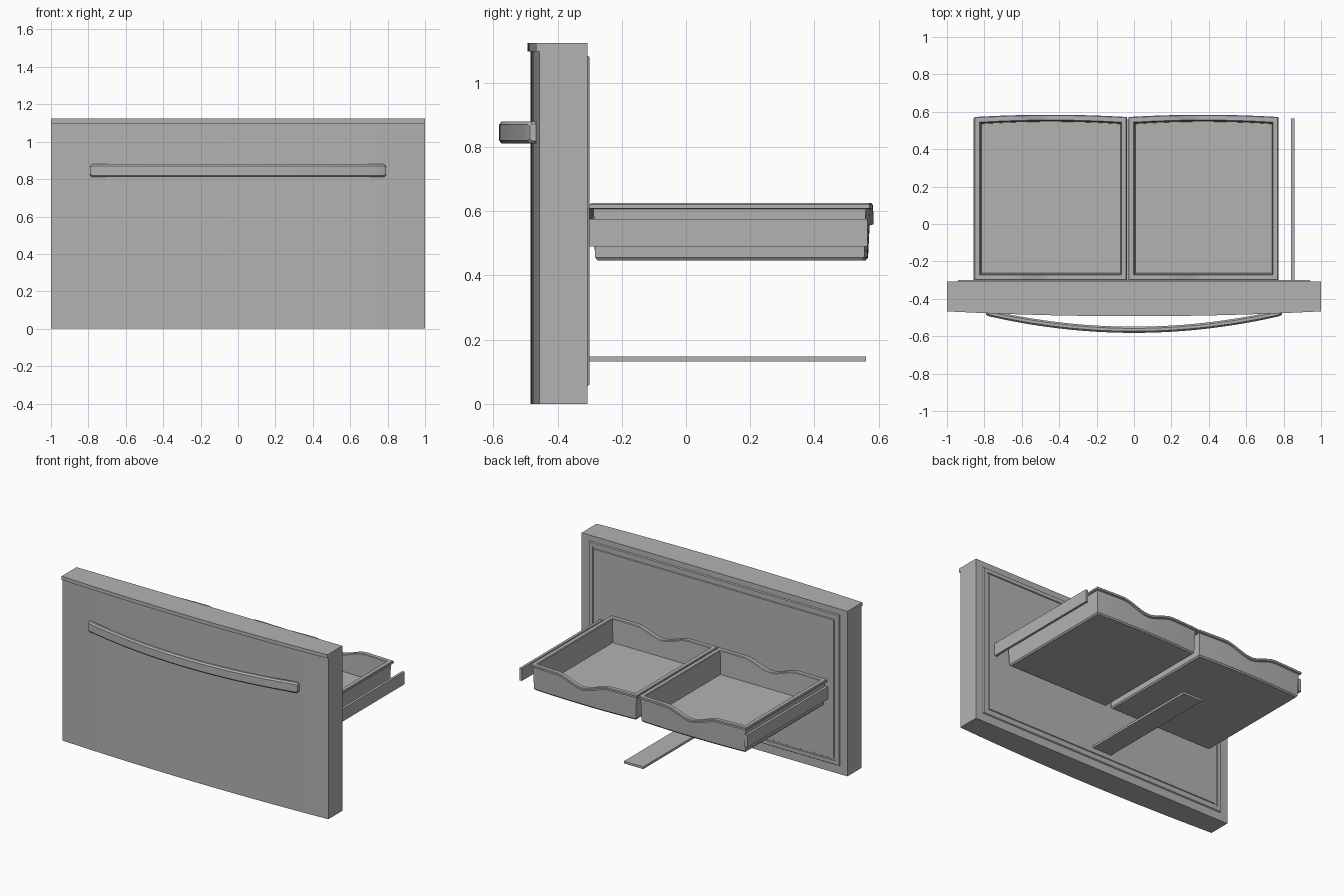
import bpy, bmesh, math

cube = bpy.data.objects.get("Cube")
if cube:
    bpy.data.objects.remove(cube, do_unlink=True)

grey = bpy.data.materials.new("plain grey")
grey.use_nodes = True
grey.diffuse_color = (0.45, 0.45, 0.45, 1)
grey.node_tree.nodes["Principled BSDF"].inputs["Base Color"].default_value = (0.45, 0.45, 0.45, 1)


def loft(name, rings):
    """Skin a list of closed rings of points and cap both ends."""
    bm = bmesh.new()
    loops = [[bm.verts.new(p) for p in ring] for ring in rings]
    n = len(loops[0])
    for a, b in zip(loops, loops[1:]):
        for i in range(n):
            j = (i + 1) % n
            bm.faces.new((a[i], a[j], b[j], b[i]))
    bm.faces.new(loops[0][::-1])
    bm.faces.new(loops[-1])
    bmesh.ops.recalc_face_normals(bm, faces=bm.faces)
    mesh = bpy.data.meshes.new(name)
    bm.to_mesh(mesh)
    bm.free()
    mesh.materials.append(grey)
    obj = bpy.data.objects.new(name, mesh)
    bpy.context.collection.objects.link(obj)
    bpy.ops.object.select_all(action='DESELECT')
    obj.select_set(True)
    bpy.context.view_layer.objects.active = obj
    bpy.ops.object.shade_smooth_by_angle(angle=math.radians(25))
    return obj


def box(name, x, y, z):
    corners = [(x[0], y[0]), (x[1], y[0]), (x[1], y[1]), (x[0], y[1])]
    return loft(name, [[(*c, h) for c in corners] for h in z])


def spread(a, b, n):
    return [a + (b - a) * i / n for i in range(n + 1)]


# Door slab and top lip, both with a bowed front
def bowed_slab(name, centre_y, end_y, z0, z1):
    outline = [(x, centre_y + (end_y - centre_y) * x * x) for x in spread(-1, 1, 24)]
    outline += [(1, -0.307), (-1, -0.307)]
    return loft(name, [[(*p, z) for p in outline] for z in (z0, z1)])


bowed_slab("door_panel", -0.484, -0.456, 0, 1.098)
bowed_slab("door_top_lip", -0.493, -0.467, 1.098, 1.123)


# Raised seal and inner liner on the back of the door
def liner_ring(inset, y):
    x, low, high = 1 - inset, inset, 1.14 - inset
    return [(-x, y, low), (x, y, low), (x, y, high), (-x, y, high)]


loft("door_liner", [liner_ring(*p) for p in (
    (0.052, -0.312), (0.06, -0.3), (0.085, -0.3), (0.088, -0.306),
    (0.098, -0.306), (0.101, -0.301))])

# Curved bar handle with chamfered section and ends
section = [(0, 0.01), (0.009, 0), (0.024, 0), (0.033, 0.01),
           (0.033, 0.06), (0.024, 0.07), (0.009, 0.07), (0, 0.06)]


def handle_ring(x, scale=1):
    y = -0.582 + 0.092 * (x / 0.79) ** 2
    return [(x, y + 0.016 + (d - 0.016) * scale, 0.845 + (h - 0.035) * scale)
            for d, h in section]


loft("handle", [handle_ring(-0.79, 0.75)]
     + [handle_ring(x) for x in spread(-0.78, 0.78, 32)]
     + [handle_ring(0.79, 0.75)])


# Open trays with a flanged rim that dips in the middle of front and back
def tray(name, x0, x1):
    def ring(inset, z, follows_rim):
        front, back = [], []
        for u in spread(0, 1, 32):
            x = x0 + inset + (x1 - x0 - 2 * inset) * u
            t = min(1, abs(x - (x0 + x1) / 2) / 0.2)
            dip = 0.05 * (1 - t * t * (3 - 2 * t)) * follows_rim
            bow = 0.012 * (1 - (2 * u - 1) ** 2)
            front.append((x, -0.3 + inset, z - dip))
            back.append((x, 0.572 + bow - inset, z - dip))
        return front + back[::-1]

    return loft(name, [ring(*p) for p in (
        (0.024, 0.447, 0), (0.017, 0.456, 0), (0.012, 0.606, 1),
        (0, 0.609, 1), (0, 0.621, 1), (0.004, 0.625, 1),
        (0.028, 0.625, 1), (0.032, 0.62, 1), (0.037, 0.463, 0))])


tray("right_tray", -0.853, -0.038)
tray("left_tray", -0.03, 0.772)

# Side rails and the lower centre rail
box("left_rail", (0.84, 0.857), (-0.302, 0.565), (0.49, 0.575))
box("right_rail", (-0.857, -0.835), (-0.302, 0.565), (0.49, 0.575))
box("centre_rail", (-0.07, 0.075), (-0.302, 0.56), (0.132, 0.147))
